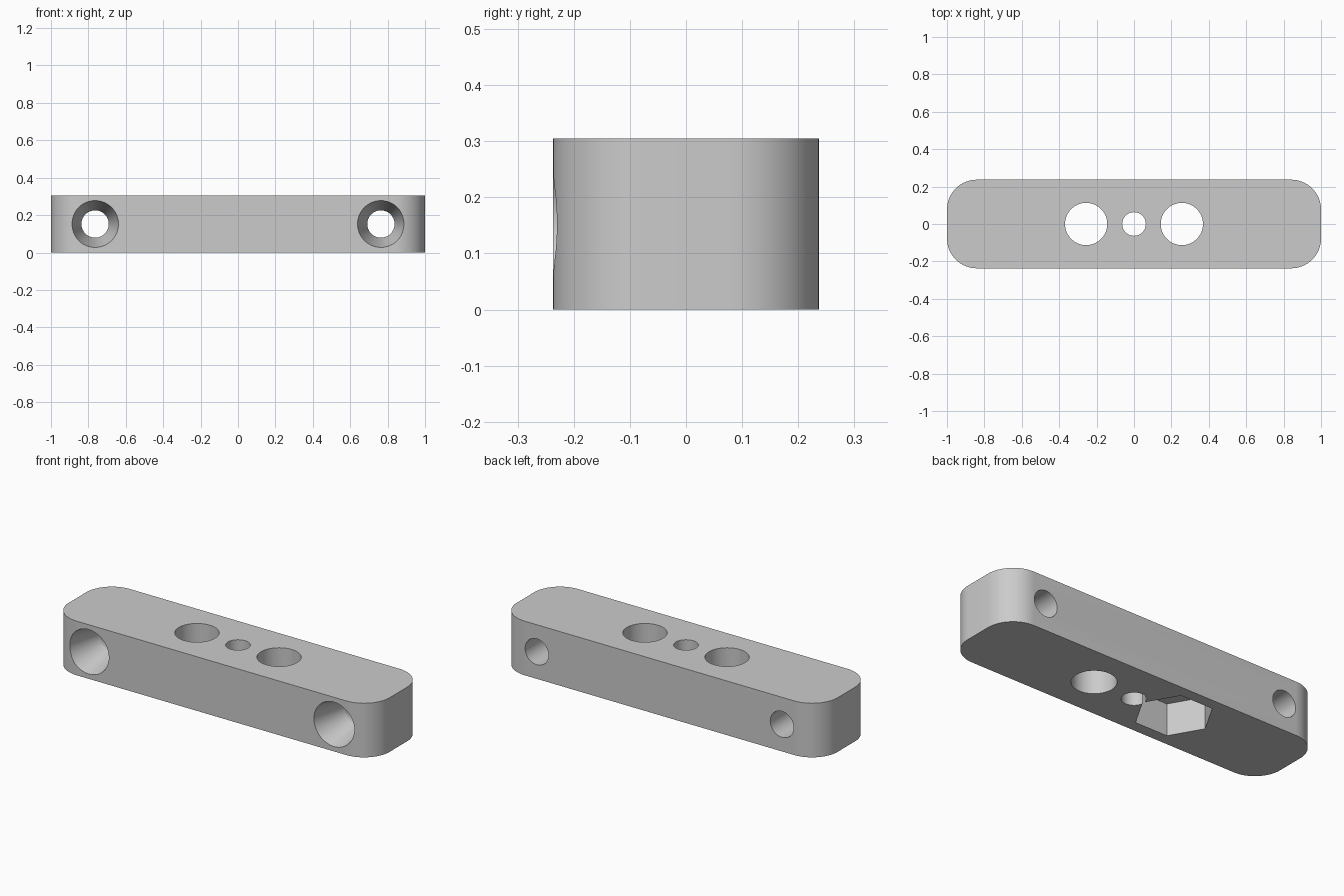
import bpy, bmesh, math
from mathutils import Matrix, Vector

cube = bpy.data.objects.get("Cube")
if cube:
    bpy.data.objects.remove(cube, do_unlink=True)

HALF_Y, HEIGHT, CORNER = 0.237, 0.305, 0.16

grey = bpy.data.materials.new("plain_grey")
grey.use_nodes = True
grey.diffuse_color = (0.6, 0.6, 0.6, 1)
grey.node_tree.nodes["Principled BSDF"].inputs["Base Color"].default_value = (0.6, 0.6, 0.6, 1)


def make_object(name, bm):
    bmesh.ops.recalc_face_normals(bm, faces=bm.faces)
    mesh = bpy.data.meshes.new(name)
    bm.to_mesh(mesh)
    bm.free()
    obj = bpy.data.objects.new(name, mesh)
    bpy.context.collection.objects.link(obj)
    mesh.materials.append(grey)
    return obj


def lathe(name, profile, place, sides=64):
    """Closed solid of revolution from (radius, height) pairs."""
    bm = bmesh.new()
    rings = []
    for r, h in profile:
        rings.append([bm.verts.new(place @ Vector((r * math.cos(a), r * math.sin(a), h)))
                      for a in (math.tau * i / sides for i in range(sides))])
    bm.faces.new(rings[0])
    bm.faces.new(rings[-1])
    for low, high in zip(rings, rings[1:]):
        for i in range(sides):
            j = (i + 1) % sides
            bm.faces.new((low[i], low[j], high[j], high[i]))
    return make_object(name, bm)


# Bar with rounded vertical corners
bm = bmesh.new()
bmesh.ops.create_cube(bm, size=1)
bmesh.ops.transform(bm, verts=bm.verts, matrix=Matrix.Translation((0, 0, HEIGHT / 2))
                    @ Matrix.Diagonal((2, 2 * HALF_Y, HEIGHT, 1)))
uprights = [e for e in bm.edges if abs(e.verts[0].co.z - e.verts[1].co.z) > 0.1]
bmesh.ops.bevel(bm, geom=uprights, offset=CORNER, segments=16, profile=0.5, affect='EDGES')
bar = make_object("mounting_bar", bm)

# Vertical holes
cutters = []
for x, radius in ((-0.256, 0.113), (0, 0.063), (0.256, 0.113)):
    cutters.append(lathe("vertical_hole_cutter", [(radius, -0.1), (radius, HEIGHT + 0.1)],
                         Matrix.Translation((x, 0, 0))))

# Hexagonal nut pocket in the underside
cutters.append(lathe("nut_pocket_cutter", [(0.2, -0.1), (0.2, 0.18)],
                     Matrix.Translation((-0.256, 0, 0)), sides=6))

# Countersunk screw holes running front to back
SINK, SLOPE = 0.2, 0.052 / 0.2
for side in (-1, 1):
    place = Matrix.Translation((side * 0.764, -HALF_Y, HEIGHT / 2)) @ Matrix.Rotation(-math.pi / 2, 4, 'X')
    cutters.append(lathe("screw_hole_cutter",
                         [(0.125 + 0.05 * SLOPE, -0.05), (0.073, SINK), (0.073, 0.6)], place))

# Cut every hole, then drop the cutters
bpy.ops.object.select_all(action='DESELECT')
bpy.context.view_layer.objects.active = bar
bar.select_set(True)
for cutter in cutters:
    cutter.hide_render = True
    mod = bar.modifiers.new("cut", 'BOOLEAN')
    mod.operation = 'DIFFERENCE'
    mod.solver = 'EXACT'
    mod.object = cutter
    bpy.ops.object.modifier_apply(modifier=mod.name)
for cutter in cutters:
    bpy.data.objects.remove(cutter, do_unlink=True)

bpy.ops.object.shade_smooth_by_angle(angle=math.radians(12))
